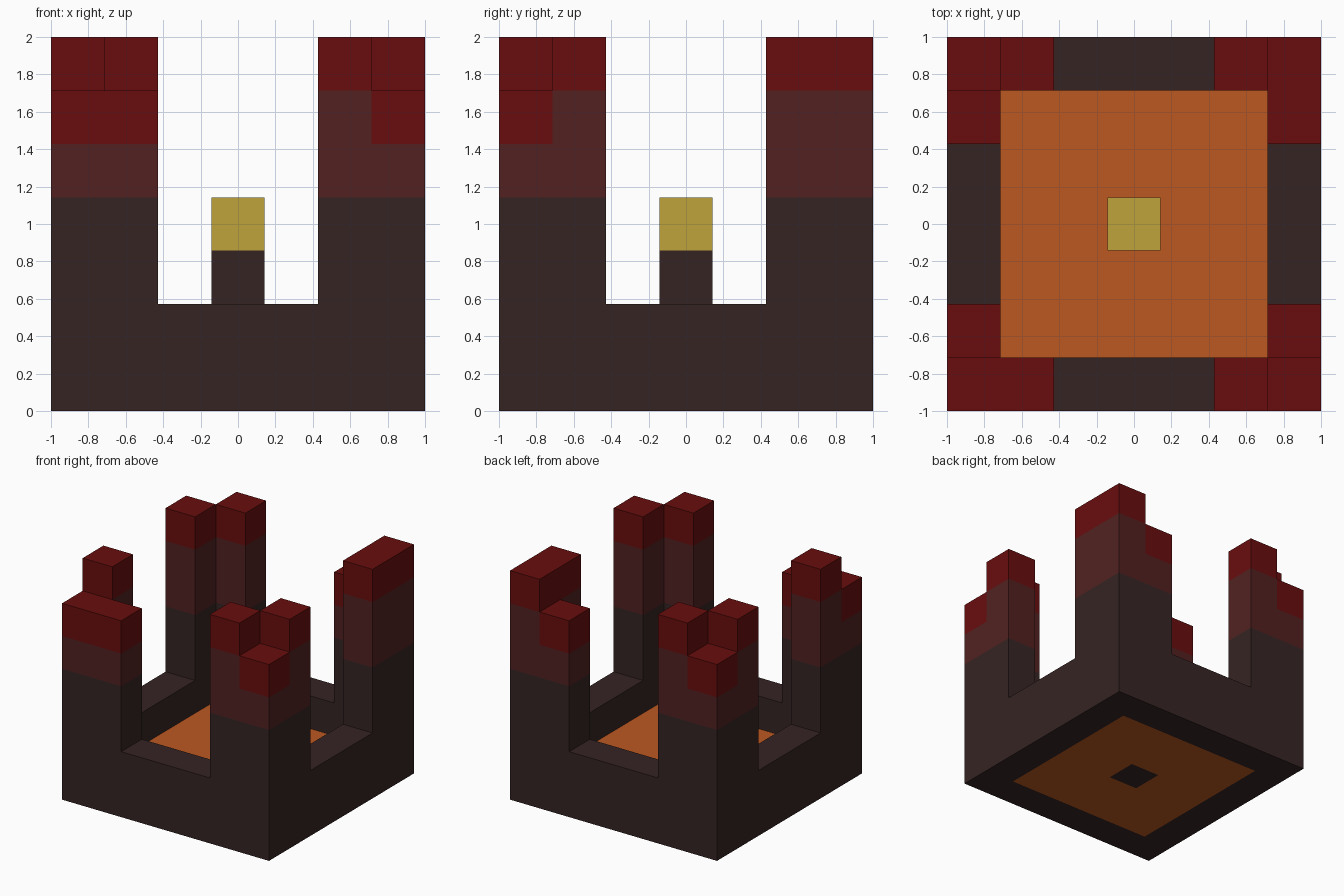
import bpy
import bmesh
from mathutils import Vector

GRID = 7
UNIT = 2 / GRID

cube = bpy.data.objects.get("Cube")
if cube:
    bpy.data.objects.remove(cube, do_unlink=True)


def srgb(r, g, b):
    def lin(c):
        c /= 255
        return c / 12.92 if c <= 0.04045 else ((c + 0.055) / 1.055) ** 2.4
    return (lin(r), lin(g), lin(b), 1)


def make_material(name, colour):
    mat = bpy.data.materials.new(name)
    mat.use_nodes = True
    mat.diffuse_color = colour
    bsdf = next(n for n in mat.node_tree.nodes if n.type == "BSDF_PRINCIPLED")
    bsdf.inputs["Base Color"].default_value = colour
    bsdf.inputs["Roughness"].default_value = 0.9
    return mat


dark = make_material("dark stone", srgb(54, 36, 36))
brown = make_material("reddish stone", srgb(82, 33, 33))
red = make_material("deep red", srgb(105, 13, 13))
orange = make_material("orange floor", srgb(188, 89, 33))
yellow = make_material("yellow lamp", srgb(192, 164, 60))

parts = {}      # part name -> (material, block cells)


def add_part(name, mat, xs, ys, zs, skip=lambda x, y: False):
    cells = [(x, y, z) for x in xs for y in ys for z in zs if not skip(x, y)]
    parts.setdefault(name, (mat, []))[1].extend(cells)


# Outer wall, floor and central lamp post
MID, LAST = GRID // 2, GRID - 1
full, inner = range(GRID), range(1, LAST)
add_part("outer_wall", dark, full, full, range(2),
         lambda x, y: 0 < x < LAST and 0 < y < LAST)
add_part("floor", orange, inner, inner, range(1), lambda x, y: x == y == MID)
add_part("lamp_post", dark, [MID], [MID], range(3))
add_part("lamp", yellow, [MID], [MID], [3])

# L-shaped corner towers: heights of the corner block, its neighbour along x
# and its neighbour along y
towers = {
    ("front", "right"): (6, 6, 7),
    ("front", "left"): (6, 7, 7),
    ("back", "right"): (6, 7, 7),
    ("back", "left"): (7, 6, 7),
}
for (depth, side), heights in towers.items():
    cx, sx = (0, 1) if side == "right" else (LAST, -1)
    cy, sy = (0, 1) if depth == "front" else (LAST, -1)
    columns = ((cx, cy), (cx + sx, cy), (cx, cy + sy))
    prefix = f"{depth}_{side}_tower_"
    for (x, y), top in zip(columns, heights):
        add_part(prefix + "base", dark, [x], [y], range(2, 4))
        add_part(prefix + "shaft", brown, [x], [y], range(4, top - 1))
        add_part(prefix + "cap", red, [x], [y], [top - 1])

occupied = {c for _, cells in parts.values() for c in cells}


def build(name, mat, cells):
    """Make a blocky mesh that has faces only where a block meets the air."""
    bm = bmesh.new()
    for cell in cells:
        for axis in range(3):
            for sign in (-1, 1):
                step = [0, 0, 0]
                step[axis] = sign
                if tuple(a + b for a, b in zip(cell, step)) in occupied:
                    continue
                normal = Vector(step)
                u = Vector([float(i == (axis + 1) % 3) for i in range(3)])
                v = normal.cross(u)
                centre = Vector(cell) + Vector((0.5, 0.5, 0.5)) + normal / 2
                corners = [centre + (a * u + b * v) / 2
                           for a, b in ((-1, -1), (1, -1), (1, 1), (-1, 1))]
                origin = Vector((GRID / 2, GRID / 2, 0))
                bm.faces.new([bm.verts.new((p - origin) * UNIT) for p in corners])
    bmesh.ops.remove_doubles(bm, verts=bm.verts, dist=0.001)
    mesh = bpy.data.meshes.new(name)
    bm.to_mesh(mesh)
    bm.free()
    mesh.materials.append(mat)
    obj = bpy.data.objects.new(name, mesh)
    bpy.context.scene.collection.objects.link(obj)


for part_name, (material, block_cells) in parts.items():
    build(part_name, material, block_cells)
